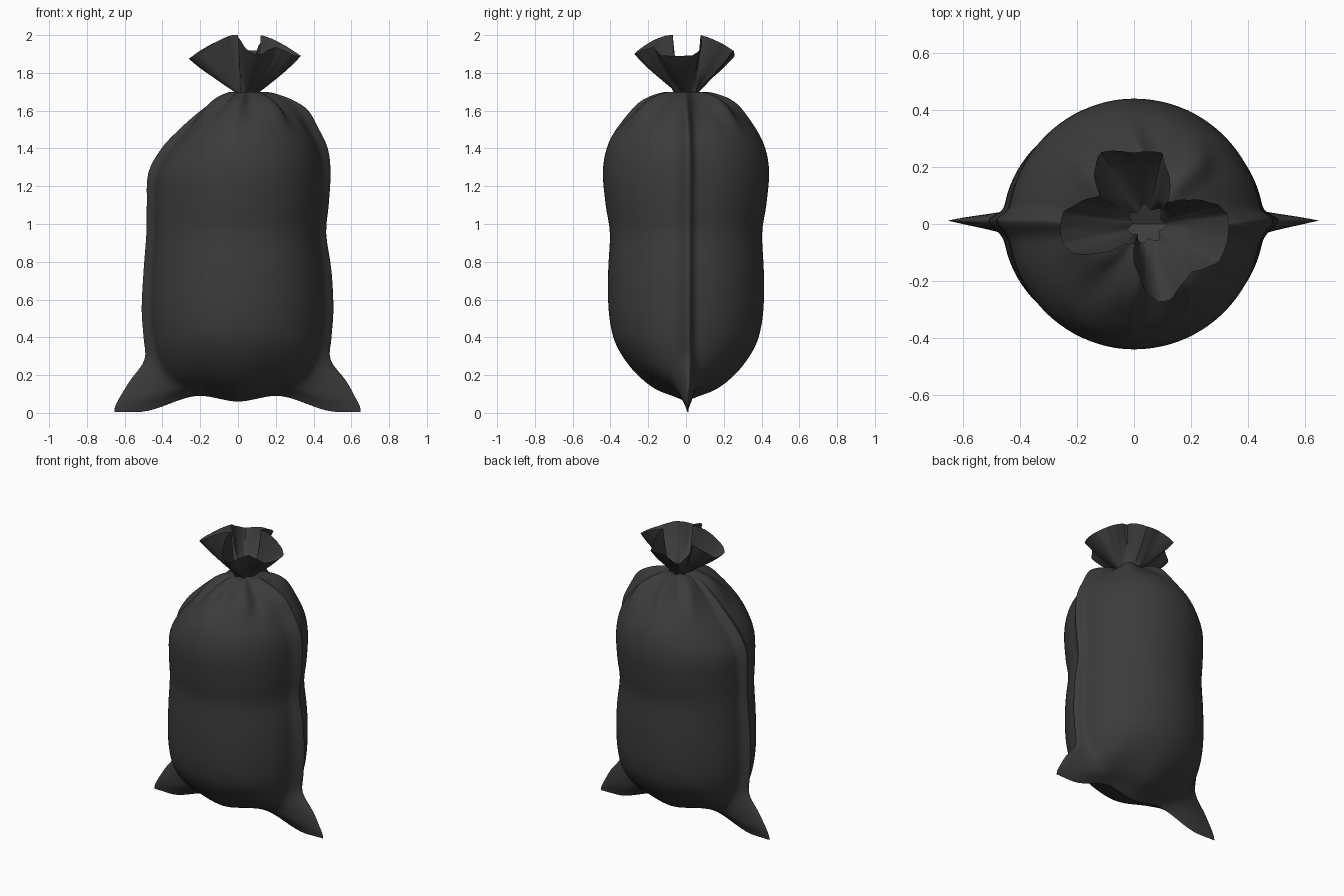
import bpy, bmesh, math

cube = bpy.data.objects.get("Cube")
if cube:
    bpy.data.objects.remove(cube)

SEGMENTS = 160
STEPS = 4
NECK_X = 0.045

# Sack profile: height, half depth, left-hand reach, right-hand reach, seam fin width
PROFILE = [
    (0.0, 0.0, .655, .65, .38), (.03, .06, .65, .645, .38), (.08, .165, .625, .62, .31),
    (.17, .26, .57, .57, .19), (.28, .335, .495, .49, .07), (.4, .385, .5, .495, .05),
    (.55, .41, .51, .505, .05), (.75, .412, .5, .495, .045), (.95, .403, .485, .467, .04),
    (1.1, .425, .483, .48, .04), (1.27, .44, .475, .49, .045), (1.4, .42, .405, .475, .05),
    (1.5, .37, .315, .425, .05), (1.6, .28, .22, .345, .04), (1.66, .205, .14, .25, .025),
    (1.695, .12, .06, .16, .01), (1.70, .06, .015, .105, 0.0),
]

# Outline of the ruffled mouth in plan
RIM = [
    (.33, .03), (.3, .065), (.25, .08), (.18, .085), (.12, .075), (.11, .2), (.1, .25), (0, .25),
    (-.12, .25), (-.14, .18), (-.12, .1), (-.2, .07), (-.25, .04), (-.26, -.02), (-.25, -.07),
    (-.22, -.1), (-.1, -.1), (-.03, -.07), (0, -.07), (.01, -.16), (.05, -.25), (.09, -.275),
    (.13, -.265), (.16, -.22), (.2, -.17), (.25, -.155), (.3, -.13), (.33, -.05),
]


def smooth(t):
    t = max(0.0, min(1.0, t))
    return t * t * (3 - 2 * t)


def spline(rows):
    """Catmull-Rom samples through the rows."""
    out = []
    for i in range(len(rows) - 1):
        p = [rows[max(0, min(len(rows) - 1, i + k))] for k in (-1, 0, 1, 2)]
        for s in range(STEPS):
            t = s / STEPS
            out.append([b + .5 * t * (c - a + t * (2*a - 5*b + 4*c - d + t * (3*(b - c) + d - a)))
                        for a, b, c, d in zip(*p)])
    out.append(list(rows[-1]))
    return out


def hem(x):
    """Height of the bottom seam across the width."""
    x = abs(x)
    if x < .2:
        return .06 + .03 * smooth(x / .2)
    return .09 - .085 * smooth((x - .2) / .33)


polar = sorted((math.atan2(y, x - NECK_X) % math.tau, math.hypot(x - NECK_X, y)) for x, y in RIM)
polar = [(polar[-1][0] - math.tau, polar[-1][1])] + polar + [(polar[0][0] + math.tau, polar[0][1])]


def rim_radius(angle):
    angle %= math.tau
    for (a0, r0), (a1, r1) in zip(polar, polar[1:]):
        if a0 <= angle <= a1:
            t = (angle - a0) / (a1 - a0)
            return r0 + (r1 - r0) * (.6 * t + .4 * smooth(t))
    return polar[0][1]


# Sample angles packed closer together at the side seams
angles = []
for i in range(SEGMENTS):
    u = math.tau * i / SEGMENTS
    angles.append(u - .43 * math.sin(2 * u))

# Body rings with thin side seams, and gathers growing towards the neck
rings = []
for z, depth, left, right, fin in spline(PROFILE):
    gather = smooth((z - 1.42) / .28)
    mid = NECK_X * gather
    power = 25 + 275 * min(1, max(0, z) / .4) ** 2
    ring = []
    for a in angles:
        c, s = math.cos(a), math.sin(a)
        reach = right - mid if c > 0 else left + mid
        seam = abs(c) ** power
        x = (reach - fin) * c + math.copysign(fin * seam, c)
        y = max(0, depth) * s
        fold = 1 + gather ** 2 * .16 * math.cos(7 * a + .5) + gather * .025 * math.cos(15 * a)
        x, y = mid + x * fold, y * fold + .012 * seam * (1 - gather)
        ring.append((x, y, z + hem(x) * max(0, 1 - z / .4)))
    rings.append(ring)

# Ruffle rings flaring from the neck to the rim
neck = rings[-1]
for k in range(1, 9):
    t = k / 8
    ring = []
    for a, (nx, ny, nz) in zip(angles, neck):
        r = rim_radius(a)
        top = 2.0 - .12 * max(0, (r - .1) / .2) ** 1.5
        rx, ry = NECK_X + r * math.cos(a), r * math.sin(a)
        out = .75 * t + .25 * math.sin(t * math.pi / 2)
        ring.append((nx + (rx - nx) * out, ny + (ry - ny) * out, nz + (top - nz) * t))
    rings.append(ring)

# Skin the rings and close the bottom seam
bm = bmesh.new()
verts = [[bm.verts.new(p) for p in ring] for ring in rings]
for low, high in zip(verts, verts[1:]):
    for i in range(SEGMENTS):
        j = (i + 1) % SEGMENTS
        bm.faces.new((low[i], low[j], high[j], high[i]))
bmesh.ops.remove_doubles(bm, verts=bm.verts, dist=.0003)
mesh = bpy.data.meshes.new("sack")
bm.to_mesh(mesh)
bm.free()

# Dark cloth
cloth = bpy.data.materials.new("dark_grey_cloth")
cloth.use_nodes = True
colour = (.045, .045, .045, 1)
cloth.diffuse_color = colour
cloth.node_tree.nodes["Principled BSDF"].inputs["Base Color"].default_value = colour
mesh.materials.append(cloth)

sack = bpy.data.objects.new("sack", mesh)
bpy.context.collection.objects.link(sack)
bpy.ops.object.select_all(action="DESELECT")
sack.select_set(True)
bpy.context.view_layer.objects.active = sack
bpy.ops.object.shade_smooth_by_angle(angle=math.radians(45))
